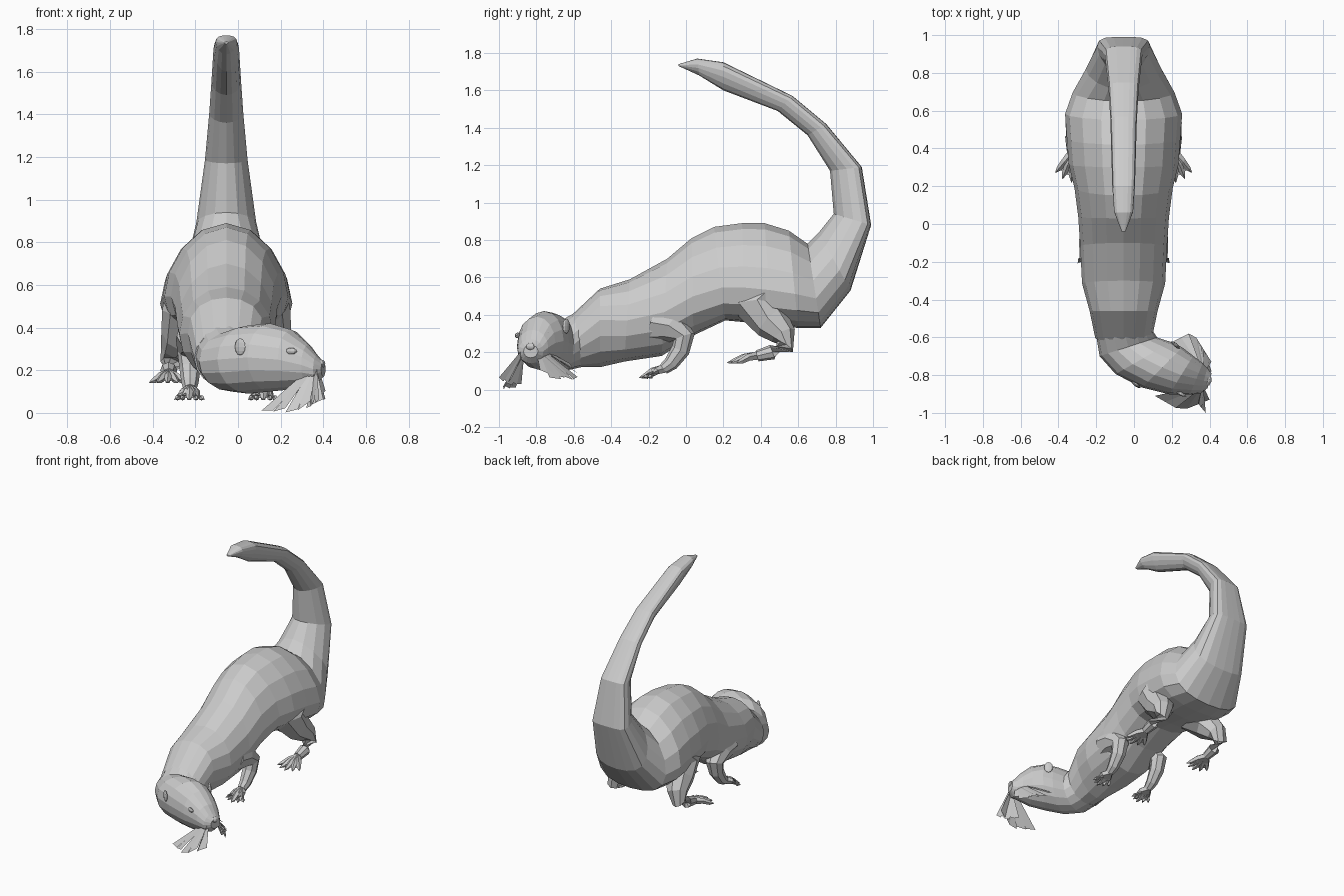
import bpy
import bmesh
import math
from mathutils import Vector

default_cube = bpy.data.objects.get("Cube")
if default_cube:
    bpy.data.objects.remove(default_cube, do_unlink=True)

CENTRE = -5.5     # body mirror plane; lengths are in hundredths of a unit
UP = Vector((0, 0, 1))

fur = bpy.data.materials.new("grey_fur")
fur.use_nodes = True
grey = (0.6, 0.6, 0.6, 1)
fur.diffuse_color = grey
fur.node_tree.nodes["Principled BSDF"].inputs["Base Color"].default_value = grey


def finish(name, bm):
    """Turn a bmesh in hundredths into a named, flat-shaded object."""
    bmesh.ops.recalc_face_normals(bm, faces=bm.faces)
    bmesh.ops.scale(bm, vec=(0.01, 0.01, 0.01), verts=bm.verts)
    mesh = bpy.data.meshes.new(name)
    bm.to_mesh(mesh)
    bm.free()
    mesh.materials.append(fur)
    obj = bpy.data.objects.new(name, mesh)
    bpy.context.scene.collection.objects.link(obj)
    return obj


def add_loft(bm, sections, sides):
    """Skin egg-shaped sections: centre, half width, half height, sag of the widest point."""
    rings = []
    for centre, wide, tall, sag in sections:
        ring = []
        for i in range(sides):
            angle = math.tau * i / sides
            across = math.sin(angle)
            height = math.cos(angle) - sag * across * across
            ring.append(bm.verts.new(centre + wide * across + tall * height))
        rings.append(ring)
    for first, second in zip(rings, rings[1:]):
        for i in range(sides):
            j = (i + 1) % sides
            bm.faces.new((first[i], first[j], second[j], second[i]))
    bm.faces.new(rings[0])
    bm.faces.new(rings[-1])


def add_limb(bm, joints, sides):
    """Tapered tube through (position, radius) joints."""
    points = [Vector(p) for p, _ in joints]
    sections = []
    for i, (_, radius) in enumerate(joints):
        along = points[min(i + 1, len(points) - 1)] - points[max(i - 1, 0)]
        wide = along.cross(UP)
        if wide.length < abs(along.z) * 2:
            wide = Vector((1, 0, 0))
        wide = (wide - along * wide.dot(along) / along.length_squared).normalized()
        tall = wide.cross(along).normalized()
        sections.append((points[i], wide * radius, tall * radius, 0))
    add_loft(bm, sections, sides)


# Body and tail: upper edge y, z, lower edge y, z, half width, sag in tenths
spine = [
    (-62, 39, -59, 12, 15, 0), (-46, 54, -46, 12, 18, -2), (-30, 59, -33, 15, 22, 0),
    (-10, 70, -13, 18, 23, 1), (3, 81, 4, 29, 24, 2), (15, 87, 21, 37, 26, 3),
    (30, 89, 32, 36, 29, 3), (42, 89, 46, 34, 30, 3), (55, 85, 60, 33, 31, 3),
    (65, 78, 72, 33, 27, 3), (71, 84, 88, 53, 20, 3), (79, 94, 99, 88, 14, 5),
    (77, 117, 94, 119, 10, 5), (65, 136, 75, 142, 8, 4), (49, 149, 57, 157, 7, 4),
    (20, 160, 20, 175, 6, 4), (7, 168, 6, 177, 5, 3), (-4, 173, -4, 174, 1, 0),
]
sections = []
for top_y, top_z, low_y, low_z, half, sag in spine:
    top, low = Vector((CENTRE, top_y, top_z)), Vector((CENTRE, low_y, low_z))
    sections.append(((top + low) / 2, Vector((half, 0, 0)), (top - low) / 2, sag / 10))
body = bmesh.new()
add_loft(body, sections, 16)
finish("body_and_tail", body)

# Head, turned to its left: x, y, top z, bottom z, half width, heading
skull = [
    (-5.5, -56, 43, 12, 15, -90), (-3, -65, 38, 10, 16, -72),
    (5, -71, 41, 9, 17, -60), (15, -76, 42, 10, 15, -45),
    (25, -80, 39, 11, 12, -32), (33, -82, 32, 13, 9, -22),
    (37, -83, 27, 14, 7, -15), (40, -83, 24, 17, 4, -15),
]
sections = []
for x, y, top, low, half, heading in skull:
    angle = math.radians(heading)
    across = Vector((-math.sin(angle), math.cos(angle), 0))
    sections.append((Vector((x, y, (top + low) / 2)), across * half, UP * (top - low) / 2, 0))
head = bmesh.new()
add_loft(head, sections, 16)
finish("head", head)


def bump(name, position, size, heading):
    """Faceted ellipsoid, sized along, across and up, turned to a heading."""
    bm = bmesh.new()
    bmesh.ops.create_uvsphere(bm, u_segments=8, v_segments=6, radius=1)
    bmesh.ops.scale(bm, vec=size, verts=bm.verts)
    obj = finish(name, bm)
    obj.location = Vector(position) / 100
    obj.rotation_euler.z = math.radians(heading)


bump("nose", (39, -83, 23), (2, 3, 2), -15)
bump("right_eye", (25, -90, 29), (3, 1, 1.5), -25)
bump("left_eye", (32, -74, 30), (3, 1, 1.5), -50)
bump("right_ear", (1, -85, 31), (3, 1, 4), -35)
bump("left_ear", (22, -64, 34), (3, 1, 4), -40)


# Legs: side offset, y, z, radius from the shoulder or hip to the paw
leg_joints = {
    "front": [(12, -15, 36, 12), (15, -7, 33, 9), (17, -1, 28, 6),
              (17, -3, 21, 5), (17, -8, 14, 4), (17, -12, 11, 3)],
    "hind": [(14, 46, 54, 15), (17, 38, 43, 14), (21, 46, 36, 10),
             (24, 52, 29, 7), (26, 53, 23, 5), (27, 46, 20, 4), (27, 38, 18, 3)],
}
toe_reach = {"front": (13, 4), "hind": (16, 3)}


def build_leg(pair, side_name, side):
    bm = bmesh.new()
    joints = [(Vector((CENTRE + side * x, y, z)), r) for x, y, z, r in leg_joints[pair]]
    add_limb(bm, joints, 8)
    # Five splayed toes with claws, joined by webs
    wrist = joints[-1][0]
    reach, drop = toe_reach[pair]
    middles = []
    for i in range(5):
        splay = math.radians(-36 + 19 * i)
        length = reach * (1 - abs(i - 2) * 0.06)
        out = Vector((side * math.sin(splay), -math.cos(splay), 0)) * length
        knuckle = wrist + out * 0.45 - UP * drop * 0.3
        pad = wrist + out * 0.8 - UP * drop
        claw = wrist + out - UP * (drop + 0.7)
        add_limb(bm, [(wrist, 2.4), (knuckle, 2), (pad, 1.4), (claw, 0.2)], 5)
        middles.append(pad)
    for first, second in zip(middles, middles[1:]):
        bm.faces.new([bm.verts.new(p) for p in (wrist, first, second)])
    finish(f"{side_name}_{pair}_leg", bm)


for pair in leg_joints:
    build_leg(pair, "left", 1)
    build_leg(pair, "right", -1)


def build_whiskers(name, root, back, middle, front):
    """Fan of broad flat blades whose tips run from back through middle to front."""
    bm = bmesh.new()
    root, back, middle, front = map(Vector, (root, back, middle, front))

    def tip_at(t):
        return back.lerp(middle, t * 2) if t < 0.5 else middle.lerp(front, t * 2 - 1)

    count = 5
    for i in range(count):
        start, end = tip_at(i / count), tip_at((i + 1) / count)
        twist = UP * (2 if i % 2 else 0.5)
        base = root + (start - middle) * 0.1
        narrow = (end - start) * 0.3
        corners = (base, base + narrow, end + twist, start)
        bm.faces.new([bm.verts.new(p) for p in corners])
    finish(name, bm)


build_whiskers("right_outer_whiskers", (34, -87, 20), (11, -91, 1), (25, -99, 0), (40, -93, 6))
build_whiskers("right_inner_whiskers", (36, -87, 20), (28, -88, 3), (33, -94, 2), (38, -100, 6))
build_whiskers("left_outer_whiskers", (35, -76, 21), (21, -62, 14), (31, -57, 5), (41, -73, 6))
build_whiskers("left_inner_whiskers", (37, -78, 20), (30, -60, 8), (37, -66, 6), (41, -78, 10))
